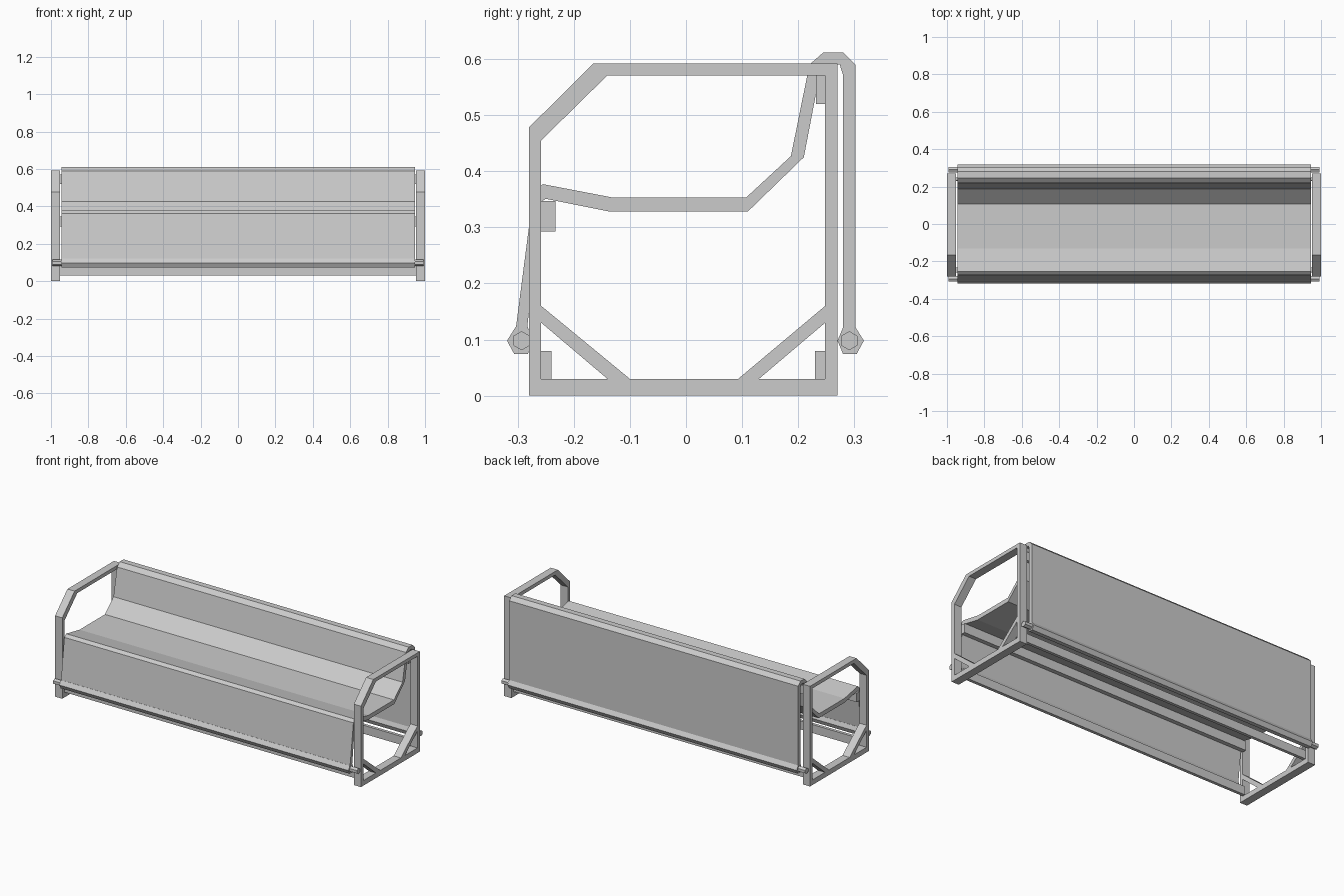
import bpy, bmesh, math

cube = bpy.data.objects.get("Cube")
if cube:
    bpy.data.objects.remove(cube, do_unlink=True)

GREY = (0.6, 0.6, 0.6, 1)
mat = bpy.data.materials.new("light_grey")
mat.use_nodes = True
mat.diffuse_color = GREY
mat.node_tree.nodes["Principled BSDF"].inputs["Base Color"].default_value = GREY


def finish(name, bm, mirrored):
    bmesh.ops.recalc_face_normals(bm, faces=bm.faces)
    mesh = bpy.data.meshes.new(name)
    bm.to_mesh(mesh)
    bm.free()
    mesh.materials.append(mat)
    obj = bpy.data.objects.new(name, mesh)
    bpy.context.collection.objects.link(obj)
    if mirrored:
        obj.modifiers.new("Mirror", 'MIRROR')
    return obj


def prism(name, profile, x0, x1, mirrored=False):
    """Extrude a (y, z) outline along x."""
    bm = bmesh.new()
    ends = [[bm.verts.new((x, y, z)) for y, z in profile] for x in (x0, x1)]
    for end in ends:
        bm.faces.new(end)
    n = len(profile)
    for i in range(n):
        j = (i + 1) % n
        bm.faces.new((ends[0][i], ends[0][j], ends[1][j], ends[1][i]))
    return finish(name, bm, mirrored)


def band(name, outer, inner, x0, x1, closed=False, mirrored=False):
    """Extrude the strip between two matching (y, z) paths along x."""
    bm = bmesh.new()
    rings = []
    for (ay, az), (by, bz) in zip(outer, inner):
        rings.append([bm.verts.new(p) for p in
                      ((x0, ay, az), (x1, ay, az), (x1, by, bz), (x0, by, bz))])
    pairs = list(zip(rings, rings[1:]))
    if closed:
        pairs.append((rings[-1], rings[0]))
    else:
        bm.faces.new(rings[0])
        bm.faces.new(rings[-1])
    for a, b in pairs:
        for k in range(4):
            m = (k + 1) % 4
            bm.faces.new((a[k], a[m], b[m], b[k]))
    return finish(name, bm, mirrored)


def box(name, y0, y1, z0, z1, half):
    return prism(name, [(y0, z0), (y1, z0), (y1, z1), (y0, z1)], -half, half)


IN, OUT = 0.953, 1.0     # end frame thickness in x
SHEET = 0.945            # half length of the bent sheet

# End frames with a sloped front corner
band("end_frames",
     [(-.28, 0), (.27, 0), (.27, .592), (-.165, .592), (-.28, .478)],
     [(-.258, .03), (.248, .03), (.248, .571), (-.14, .571), (-.258, .455)],
     IN, OUT, closed=True, mirrored=True)

# Diagonal corner braces
prism("front_braces", [(-.258, .16), (-.258, .13), (-.14, .03), (-.1, .03)],
      IN, OUT, mirrored=True)
prism("back_braces", [(.248, .16), (.248, .13), (.13, .03), (.093, .03)],
      IN, OUT, mirrored=True)

# Long rails joining the frames
box("front_lower_rail", -.258, -.24, .03, .08, IN)
box("back_lower_rail", .23, .248, .03, .08, IN)
box("front_seat_rail", -.258, -.233, .293, .347, IN)
box("backrest_rail", .232, .248, .52, .571, IN)

# One bent sheet: front apron, seat, backrest, rear apron
band("seat_sheet",
     [(-.303, .122), (-.272, .362), (-.255, .377), (-.13, .353), (.107, .353),
      (.187, .427), (.22, .59), (.245, .612), (.28, .612), (.302, .59), (.302, .122)],
     [(-.283, .122), (-.258, .345), (-.25, .351), (-.135, .328), (.11, .328),
      (.21, .425), (.238, .571), (.252, .59), (.274, .59), (.28, .571), (.28, .122)],
     -SHEET, SHEET)

# Hexagonal rods in sleeves along the bottom of both aprons
for side, cy in (("front", -.293), ("back", .291)):
    s = -1 if cy < 0 else 1
    sleeve = [(.026, .098), (.011, .122), (-.011, .122),
              (-.021, .098), (-.011, .074), (.013, .074)]
    prism(side + "_sleeve", [(cy + s * y, z) for y, z in sleeve], -SHEET, SHEET)
    rod = [(cy + .017 * math.sin(k * math.pi / 3), .098 + .017 * math.cos(k * math.pi / 3))
           for k in range(6)]
    prism(side + "_rod", rod, -.993, .993)
